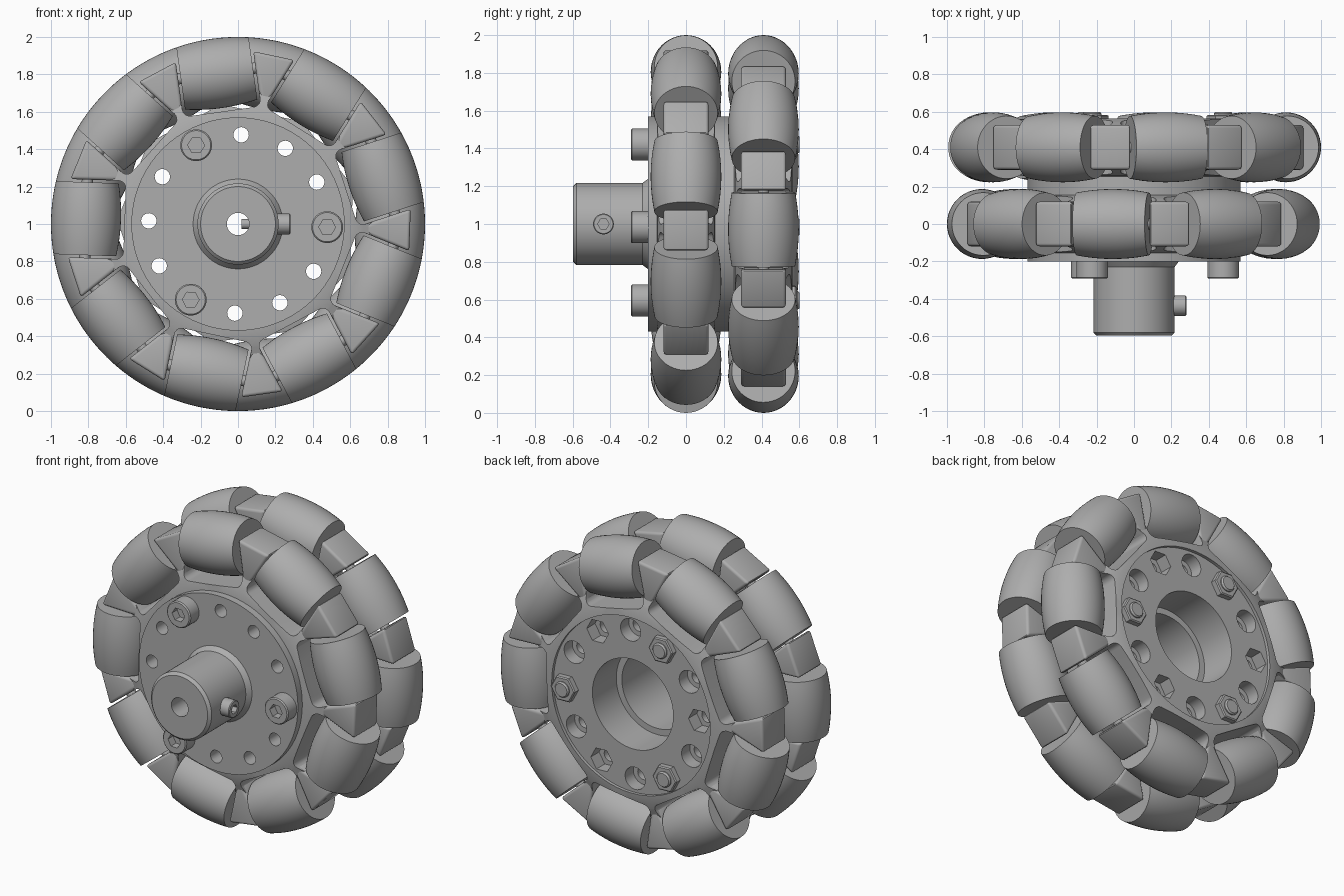
import bpy, bmesh, math
from mathutils import Matrix

if "Cube" in bpy.data.objects:
    bpy.data.objects.remove(bpy.data.objects["Cube"])

GREY = bpy.data.materials.new("plain grey")
GREY.use_nodes = True
GREY.diffuse_color = (0.42, 0.42, 0.42, 1)
GREY.node_tree.nodes["Principled BSDF"].inputs["Base Color"].default_value = (0.42, 0.42, 0.42, 1)

COUNT = 9                 # rollers per row
STEP = 360 / COUNT
PHASE = -2                # wheel is turned slightly
ROLLER_R, ROLLER_HALF = 0.187, 0.195
BOLT_CIRCLE = 0.477
parts = []


def polar(angle, radius=0, y=0):
    """Frame at an angle round the wheel: x radial, y along the axle."""
    return (Matrix.Translation((0, 0, 1)) @ Matrix.Rotation(-math.radians(angle), 4, 'Y')
            @ Matrix.Translation((radius, y, 0)))


def finish(name, bm):
    bmesh.ops.recalc_face_normals(bm, faces=bm.faces)
    mesh = bpy.data.meshes.new(name)
    bm.to_mesh(mesh)
    bm.free()
    mesh.materials.append(GREY)
    return mesh


def lathe(name, profile, steps=64, closed=False):
    """Turn (radius, y) points round the y axis."""
    bm = bmesh.new()
    verts = [bm.verts.new((r, y, 0)) for r, y in profile]
    edges = [bm.edges.new(p) for p in zip(verts, verts[1:])]
    if closed:
        edges.append(bm.edges.new((verts[-1], verts[0])))
    bmesh.ops.spin(bm, geom=verts + edges, cent=(0, 0, 0), axis=(0, 1, 0),
                   angle=math.tau, steps=steps, use_merge=True)
    bmesh.ops.remove_doubles(bm, verts=bm.verts, dist=1e-5)
    return finish(name, bm)


def rod(name, r, y0, y1, steps=32):
    return lathe(name, [(0, y0), (r, y0), (r, y1), (0, y1)], steps)


def prism(name, outline, half, bevel, segments, pick=lambda e: True):
    """Extrude an (x, z) outline along y and round the picked edges."""
    bm = bmesh.new()
    face = bm.faces.new([bm.verts.new((x, -half, z)) for x, z in outline])
    geo = bmesh.ops.extrude_face_region(bm, geom=[face])["geom"]
    moved = [v for v in geo if isinstance(v, bmesh.types.BMVert)]
    bmesh.ops.translate(bm, verts=moved, vec=(0, 2 * half, 0))
    bmesh.ops.recalc_face_normals(bm, faces=bm.faces)
    bmesh.ops.bevel(bm, geom=[e for e in bm.edges if pick(e)], offset=bevel,
                    segments=segments, profile=0.5, affect='EDGES', clamp_overlap=True)
    return finish(name, bm)


def place(name, mesh, matrix):
    obj = bpy.data.objects.new(name, mesh)
    bpy.context.scene.collection.objects.link(obj)
    obj.matrix_world = matrix
    parts.append(obj)
    return obj


def cut(target, mesh, matrix):
    """Subtract a mesh from a part and drop the cutter."""
    cutter = place("cutter", mesh, matrix)
    parts.remove(cutter)
    cutter.hide_render = True
    mod = target.modifiers.new("cut", 'BOOLEAN')
    mod.operation, mod.solver, mod.object = 'DIFFERENCE', 'EXACT', cutter
    bpy.context.view_layer.update()
    bpy.context.view_layer.objects.active = target
    bpy.ops.object.modifier_apply(modifier=mod.name)
    bpy.data.objects.remove(cutter)


# Shared meshes: barrel roller, its pin, the lug between rollers, the pocket
axis_r = 1 - ROLLER_R
ts = [ROLLER_HALF * (i / 6 - 1) for i in range(13)]
roller = lathe("roller", [(0, ts[0])] + [(math.sqrt(1 - t * t) - axis_r, t) for t in ts]
               + [(0, ts[-1])], 48)
pin = rod("roller_pin", 0.03, -0.25, 0.25, 16)
lug = prism("lug", [(0.66, -0.0175), (0.92, -0.1125), (0.92, 0.1125), (0.66, 0.0175)],
            0.12, 0.017, 3)
pocket = prism("pocket", [(0.607, -0.21), (1.1, -0.21), (1.1, 0.21), (0.607, 0.21)], 0.3,
               0.04, 5, lambda e: all(v.co.x < 0.7 for v in e.verts))
along_z = Matrix.Rotation(math.radians(90), 4, 'X')

# Two rows of rollers, the second turned by half a step
side = [(0.568, 0.155), (0.61, 0.15), (0.66, 0.135), (0.72, 0.112)]
for row, y, turn in (("front", 0, 0), ("back", 0.41, STEP / 2)):
    ring = place(row + "_ring", lathe(row + "_ring", side + [(r, -h) for r, h in reversed(side)],
                                      72, True), polar(0, 0, y))
    for i in range(COUNT):
        lug_angle = PHASE + turn + i * STEP
        angle = lug_angle + STEP / 2
        cut(ring, pocket, polar(angle, 0, y))
        place(row + "_lug", lug, polar(lug_angle, 0, y))
        place(row + "_roller", roller, polar(angle, axis_r, y) @ along_z)
        place(row + "_roller_pin", pin, polar(angle, axis_r, y) @ along_z)

# Core drum with a stepped bore, and the front flange with its shaft boss
core = place("core", lathe("core", [(0.25, -0.15), (0.57, -0.15), (0.57, 0.545), (0.29, 0.545),
                                    (0.29, 0.3), (0.25, 0.3)], 72, True), polar(0))
hub = place("hub_flange", lathe("hub_flange", [
    (0.06, -0.597), (0.2, -0.597), (0.217, -0.58), (0.217, -0.23), (0.24, -0.2),
    (0.57, -0.2), (0.57, -0.15), (0.06, -0.15)], 72, True), polar(0))

# Bolt circle: through holes, rear recesses, and three bolts with nuts
hole = rod("hole", 0.041, -0.5, 0.8, 24)
round_recess = rod("round_recess", 0.072, 0.46, 0.8)
hex_recess = rod("hex_recess", 0.078, 0.46, 0.8, 6)
socket = rod("socket", 0.045, -0.05, 0.05, 6)
bolt = lathe("bolt", [(0, -0.292), (0.078, -0.292), (0.085, -0.285), (0.085, -0.2), (0.041, -0.2),
                      (0.041, 0.54), (0.05, 0.54), (0.05, 0.59), (0.042, 0.6), (0, 0.6)], 32)
nut = lathe("nut", [(0, 0.53), (0.088, 0.53), (0.088, 0.578), (0.08, 0.584), (0, 0.584)], 6)
for i in range(12):
    spot = polar(PHASE + 30 * i, BOLT_CIRCLE)
    if i % 4 == 0:
        screw = place("bolt", bolt.copy(), spot)
        cut(screw, socket, spot @ Matrix.Translation((0, -0.29, 0)))
        place("nut", nut, spot)
        continue
    cut(hub, hole, spot)
    cut(core, hole, spot)
    cut(core, hex_recess if i % 4 == 2 else round_recess, spot)

# Set screw through the side of the boss
sideways = Matrix.Translation((0, -0.437, 1)) @ Matrix.Rotation(math.radians(-90), 4, 'Z')
set_screw = place("set_screw", lathe("set_screw", [
    (0, 0.02), (0.027, 0.02), (0.027, 0.15), (0.055, 0.15), (0.055, 0.275), (0.05, 0.28),
    (0, 0.28)], 32), sideways)
cut(set_screw, rod("set_screw_socket", 0.03, 0.24, 0.35, 6), sideways)

# Smooth the round surfaces, keep the edges crisp
bpy.ops.object.select_all(action='DESELECT')
for obj in parts:
    obj.select_set(True)
bpy.context.view_layer.objects.active = parts[0]
bpy.ops.object.shade_smooth_by_angle(angle=math.radians(30))
